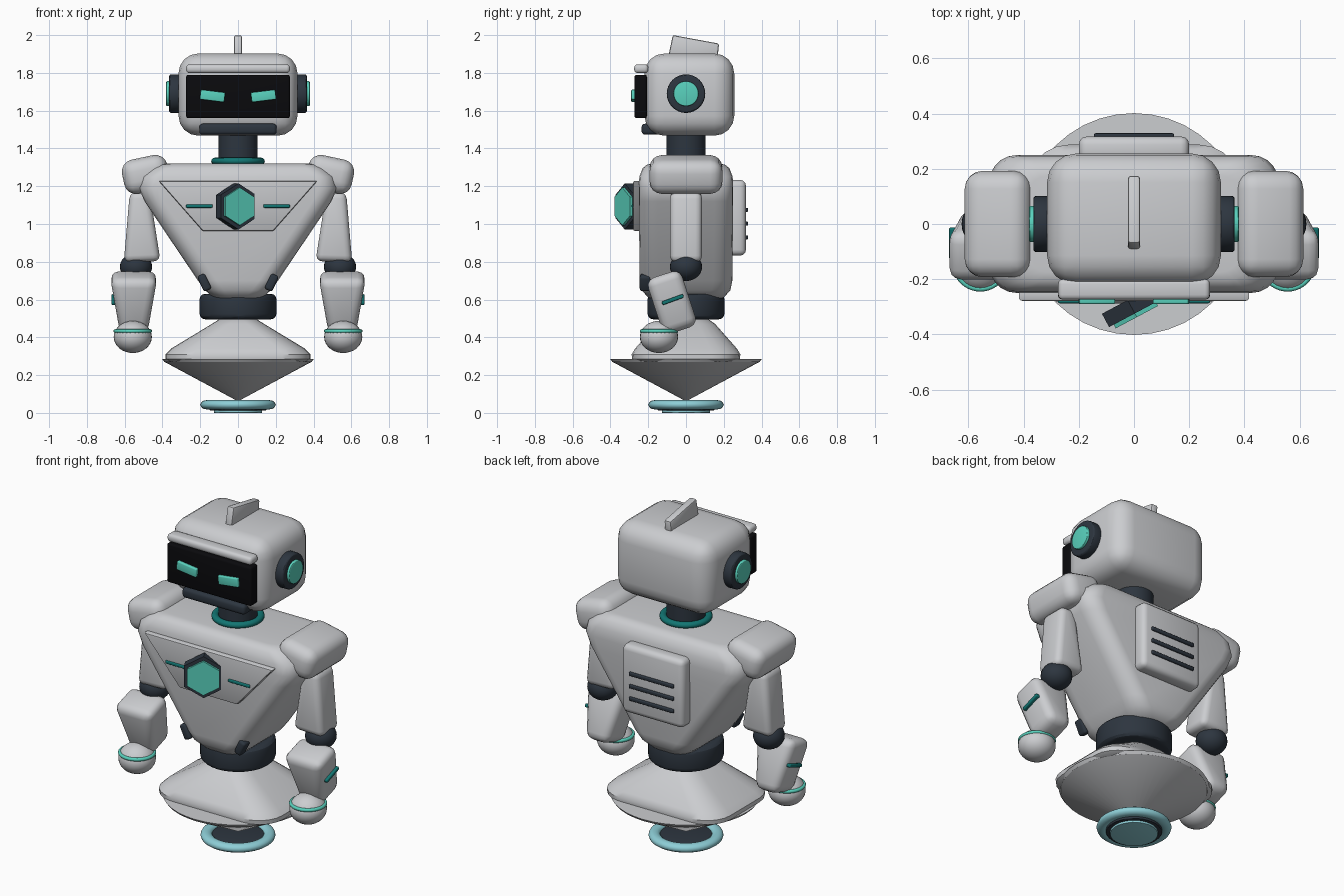
import bpy, bmesh, math
from mathutils import Matrix, Vector

if "Cube" in bpy.data.objects:
    bpy.data.objects.remove(bpy.data.objects["Cube"])


def material(name, rgb):
    m = bpy.data.materials.new(name)
    m.diffuse_color = (*rgb, 1)
    m.use_nodes = True
    m.node_tree.nodes["Principled BSDF"].inputs["Base Color"].default_value = m.diffuse_color
    return m


SHELL = material("light_grey", (0.60, 0.61, 0.63))
DARK = material("charcoal", (0.026, 0.036, 0.05))
BLACK = material("black", (0.003, 0.003, 0.004))
MINT = material("mint", (0.10, 0.64, 0.51))
TEAL = material("deep_teal", (0.006, 0.18, 0.17))
CYAN = material("pale_cyan", (0.27, 0.62, 0.68))


def finish(name, bm, mat, loc=(0, 0, 0), rot=(0, 0, 0), angle=35):
    bmesh.ops.recalc_face_normals(bm, faces=bm.faces[:])
    me = bpy.data.meshes.new(name)
    bm.to_mesh(me)
    bm.free()
    me.materials.append(mat)
    ob = bpy.data.objects.new(name, me)
    ob.location = loc
    ob.rotation_euler = [math.radians(a) for a in rot]
    bpy.context.collection.objects.link(ob)
    bpy.ops.object.select_all(action='DESELECT')
    ob.select_set(True)
    bpy.context.view_layer.objects.active = ob
    bpy.ops.object.shade_smooth_by_angle(angle=math.radians(angle))
    return ob


def bevel(bm, width, segs=3, edges=None):
    bmesh.ops.bevel(bm, geom=edges or bm.edges[:], offset=width, segments=segs,
                    profile=0.5, affect='EDGES', clamp_overlap=True)


def box(name, mat, loc, size, r=0.01, rot=(0, 0, 0), taper=1.0, segs=3):
    """Rounded box; taper scales the width of the bottom face."""
    bm = bmesh.new()
    bmesh.ops.create_cube(bm, size=1)
    for v in bm.verts:
        k = taper if v.co.z < 0 else 1
        v.co = Vector((v.co.x * size[0] * k, v.co.y * size[1], v.co.z * size[2]))
    bevel(bm, r, segs)
    return finish(name, bm, mat, loc, rot)


def cyl(name, mat, loc, r, h, b=0.01, rot=(0, 0, 0), n=32, r2=None):
    bm = bmesh.new()
    bmesh.ops.create_cone(bm, cap_ends=True, segments=n, radius1=r,
                          radius2=r if r2 is None else r2, depth=h)
    if b:
        rims = [e for e in bm.edges if abs(e.verts[0].co.z - e.verts[1].co.z) < 1e-5]
        bevel(bm, b, 3, rims)
    return finish(name, bm, mat, loc, rot, 30)


def ball(name, mat, loc, scale):
    bm = bmesh.new()
    bmesh.ops.create_uvsphere(bm, u_segments=28, v_segments=16, radius=1,
                              matrix=Matrix.Diagonal((*scale, 1)))
    return finish(name, bm, mat, loc, angle=60)


def torus(name, mat, loc, R, rx, rz, n=40, m=12):
    bm = bmesh.new()
    rings = []
    for i in range(n):
        a = math.tau * i / n
        rings.append([bm.verts.new(((R + rx * math.cos(b)) * math.cos(a),
                                    (R + rx * math.cos(b)) * math.sin(a), rz * math.sin(b)))
                      for b in (math.tau * j / m for j in range(m))])
    for i in range(n):
        p, q = rings[i], rings[(i + 1) % n]
        for j in range(m):
            k = (j + 1) % m
            bm.faces.new((p[j], q[j], q[k], p[k]))
    return finish(name, bm, mat, loc, angle=60)


def loft(name, mat, sections, y0=0, angle=40):
    """Stack of rounded rectangles: (z, half width, half depth, corner radius)."""
    bm = bmesh.new()
    loops = []
    for z, hx, hy, r in sections:
        ring = []
        for q, (sx, sy) in enumerate(((1, 1), (-1, 1), (-1, -1), (1, -1))):
            for s in range(6):
                a = math.pi / 2 * (q + s / 5)
                ring.append(bm.verts.new((sx * (hx - r) + r * math.cos(a),
                                          y0 + sy * (hy - r) + r * math.sin(a), z)))
        loops.append(ring)
    n = len(loops[0])
    for p, q in zip(loops, loops[1:]):
        for i in range(n):
            j = (i + 1) % n
            bm.faces.new((p[i], p[j], q[j], q[i]))
    bm.faces.new(loops[0])
    bm.faces.new(loops[-1])
    return finish(name, bm, mat, angle=angle)


# Head with visor, brow, jaw and fin
box("head", SHELL, (0, 0.018, 1.685), (0.63, 0.475, 0.435), 0.105, segs=4)
box("visor", BLACK, (0, -0.24, 1.675), (0.55, 0.065, 0.23), 0.012)
box("brow", SHELL, (0, -0.237, 1.822), (0.55, 0.075, 0.046), 0.018)
box("jaw", DARK, (0, -0.18, 1.502), (0.41, 0.11, 0.058), 0.018)
bm = bmesh.new()
fin = [bm.verts.new((-0.022, y, z)) for y, z in
       ((-0.095, 1.88), (-0.07, 2.0), (0.175, 1.955), (0.165, 1.86))]
face = bm.faces.new(fin)
ext = bmesh.ops.extrude_face_region(bm, geom=[face])
bmesh.ops.translate(bm, vec=(0.044, 0, 0),
                    verts=[g for g in ext["geom"] if isinstance(g, bmesh.types.BMVert)])
bevel(bm, 0.01, 2)
finish("head_fin", bm, SHELL)

# Neck and collar
cyl("neck", DARK, (0, 0, 1.41), 0.104, 0.2, 0)
torus("collar", TEAL, (0, 0, 1.333), 0.122, 0.02, 0.018)

# Torso
loft("torso", SHELL, [
    (0.60, 0.09, 0.15, 0.07), (0.61, 0.13, 0.20, 0.09), (0.65, 0.175, 0.235, 0.1),
    (0.70, 0.212, 0.245, 0.1), (1.12, 0.495, 0.25, 0.1), (1.19, 0.525, 0.25, 0.1),
    (1.25, 0.51, 0.247, 0.1), (1.295, 0.46, 0.23, 0.1), (1.315, 0.425, 0.205, 0.09),
    (1.32, 0.39, 0.175, 0.08)])

# Chest plate with bars and angled hexagonal core
bm = bmesh.new()
plate = [bm.verts.new((x, -0.28, z)) for x, z in
         ((-0.42, 1.228), (-0.187, 0.963), (0.187, 0.963), (0.42, 1.228))]
face = bm.faces.new(plate)
ext = bmesh.ops.extrude_face_region(bm, geom=[face])
bmesh.ops.translate(bm, vec=(0, 0.06, 0),
                    verts=[g for g in ext["geom"] if isinstance(g, bmesh.types.BMVert)])
bevel(bm, 0.009, 2)
finish("chest_plate", bm, SHELL)


def hexagon(name, mat, centre, radius, depth):
    bm = bmesh.new()
    turn = Matrix.Rotation(math.radians(28), 4, 'Z') @ Matrix.Rotation(math.pi / 2, 4, 'X')
    bmesh.ops.create_cone(bm, cap_ends=True, segments=6, radius1=radius, radius2=radius,
                          depth=depth)
    # stand the hexagon on a point
    if max(v.co.y for v in bm.verts) < radius * 0.95:
        bmesh.ops.rotate(bm, verts=bm.verts[:], matrix=Matrix.Rotation(math.pi / 6, 3, 'Z'))
    bmesh.ops.transform(bm, matrix=turn, verts=bm.verts[:])
    finish(name, bm, mat, centre)


hexagon("core_housing", DARK, (-0.01, -0.30, 1.093), 0.122, 0.055)
hexagon("core_lens", MINT, (0.005, -0.328, 1.093), 0.1, 0.022)

# Back pack with vents
box("back_pack", SHELL, (0, 0.27, 1.033), (0.4, 0.095, 0.4), 0.03)
for i in range(3):
    box(f"back_vent_{i + 1}", DARK, (0, 0.32, 1.075 - 0.073 * i), (0.29, 0.018, 0.022), 0.006)

# Waist, hips, lower cone and hover base
cyl("waist", DARK, (0, 0, 0.563), 0.203, 0.135, 0.028)
loft("hips", SHELL, [
    (0.27, 0.36, 0.26, 0.14), (0.285, 0.385, 0.285, 0.15), (0.31, 0.385, 0.288, 0.15),
    (0.34, 0.355, 0.27, 0.14), (0.47, 0.14, 0.155, 0.09), (0.495, 0.10, 0.12, 0.08),
    (0.51, 0.06, 0.08, 0.05)])
cyl("lower_cone", SHELL, (0, 0, 0.167), 0.004, 0.207, 0, n=40, r2=0.39)
cyl("cone_rim", SHELL, (0, 0, 0.278), 0.39, 0.016, 0, n=40, r2=0.402)
torus("hover_ring", CYAN, (0, 0, 0.043), 0.168, 0.032, 0.024)
cyl("hover_core", DARK, (0, 0, 0.03), 0.15, 0.036, 0.005)
cyl("hover_lens", CYAN, (0, 0, 0.008), 0.128, 0.016, 0.003)

# Paired parts
for s, side in ((-1, "left"), (1, "right")):
    box(f"{side}_eye", MINT, (s * 0.135, -0.275, 1.678), (0.13, 0.03, 0.052), 0.006,
        rot=(0, -s * 7, 0))
    cyl(f"{side}_ear", DARK, (s * 0.335, 0, 1.69), 0.102, 0.06, 0.012, rot=(0, 90, 0))
    cyl(f"{side}_ear_cap", MINT, (s * 0.36, 0, 1.69), 0.066, 0.04, 0.005, rot=(0, 90, 0))
    box(f"{side}_chest_bar", TEAL, (s * 0.205, -0.28, 1.095), (0.14, 0.015, 0.018), 0.005)
    box(f"{side}_hip_clip", DARK, (s * 0.178, -0.215, 0.69), (0.045, 0.06, 0.09), 0.014,
        rot=(0, s * 25, 0))
    box(f"{side}_shoulder", SHELL, (s * 0.488, 0, 1.262), (0.245, 0.385, 0.185), 0.065,
        rot=(0, s * 12, 0), segs=4)
    # upper arm widens toward the elbow
    box(f"{side}_upper_arm", SHELL, (s * 0.514, 0, 0.985), (0.105, 0.17, 0.37), 0.035,
        rot=(0, s * 2, 0), taper=1.85)
    ball(f"{side}_elbow", DARK, (s * 0.54, 0, 0.773), (0.085, 0.085, 0.075))
    box(f"{side}_forearm", SHELL, (s * 0.552, -0.075, 0.585), (0.25, 0.19, 0.31), 0.045,
        rot=(18, 0, 0), taper=0.58)
    box(f"{side}_forearm_bar", TEAL, (s * 0.645, -0.07, 0.6), (0.05, 0.12, 0.02), 0.006,
        rot=(20, 0, 0))
    ball(f"{side}_hand", SHELL, (s * 0.557, -0.143, 0.402), (0.101, 0.101, 0.085))
    torus(f"{side}_wrist_ring", MINT, (s * 0.557, -0.143, 0.433), 0.092, 0.01, 0.01)
